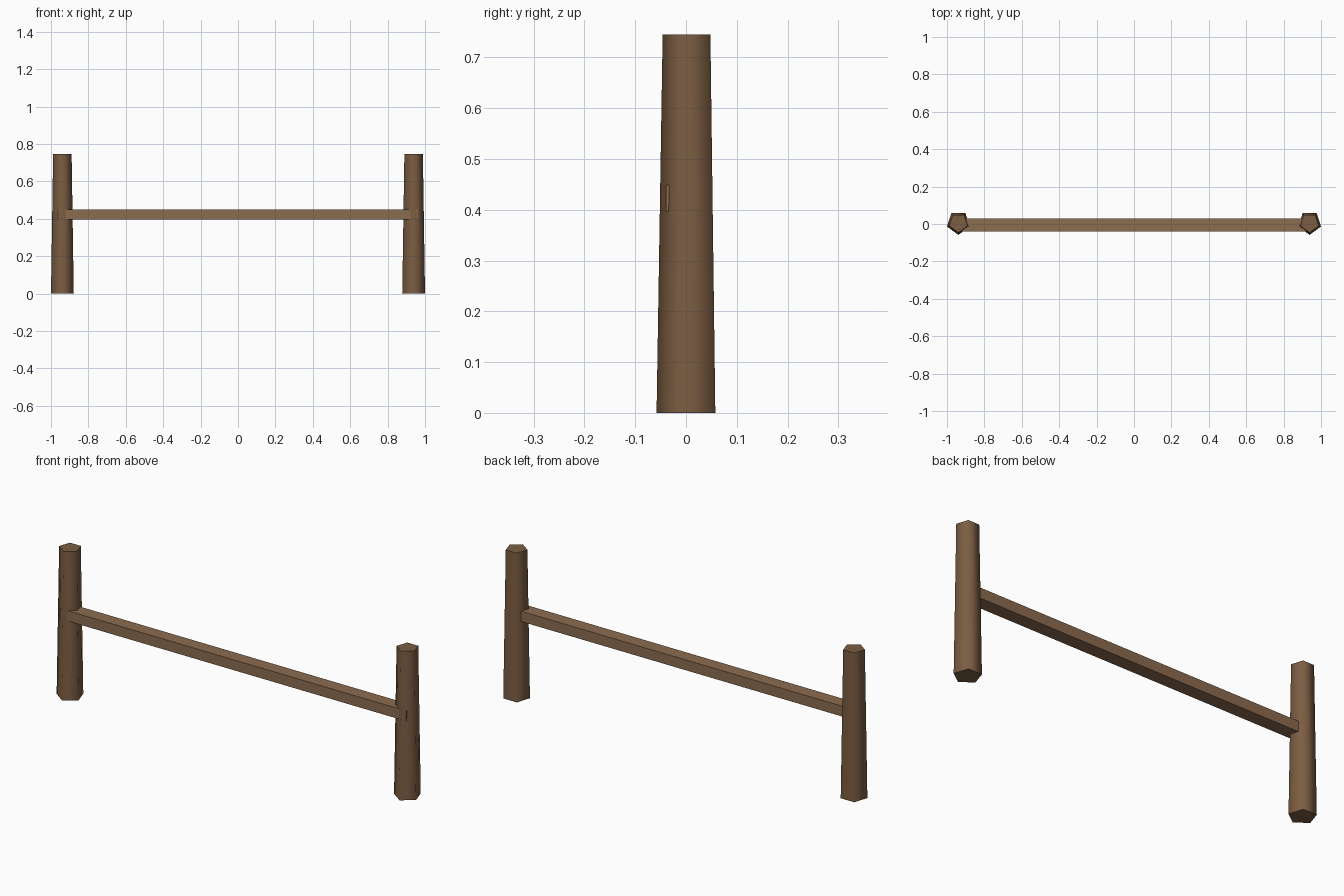
import bpy, math

if "Cube" in bpy.data.objects:
    bpy.data.objects.remove(bpy.data.objects["Cube"])


def material(name, color):
    m = bpy.data.materials.new(name)
    m.diffuse_color = color
    m.use_nodes = True
    m.node_tree.nodes["Principled BSDF"].inputs["Base Color"].default_value = m.diffuse_color
    return m


post_wood = material("post_wood", (0.20, 0.11, 0.055, 1))
rail_wood = material("rail_wood", (0.26, 0.15, 0.08, 1))


# Tapered five-sided post with one edge facing the front
def post(name, x):
    h = 0.745
    bpy.ops.mesh.primitive_cone_add(vertices=5, radius1=0.064, radius2=0.052, depth=h,
                                    location=(x, 0.006, h / 2), rotation=(0, 0, math.pi))
    ob = bpy.context.object
    ob.name = name
    ob.data.materials.append(post_wood)
    bpy.ops.object.transform_apply(location=False, rotation=True, scale=True)
    bpy.ops.object.shade_smooth_by_angle(angle=math.radians(80))


post("left_post", -0.939)
post("right_post", 0.939)

# Horizontal rail, its ends let into the posts
bpy.ops.mesh.primitive_cube_add(size=1, location=(0, -0.005, 0.423))
rail = bpy.context.object
rail.name = "cross_rail"
rail.scale = (1.926, 0.068, 0.052)
bpy.ops.object.transform_apply(location=False, rotation=False, scale=True)
rail.data.materials.append(rail_wood)
